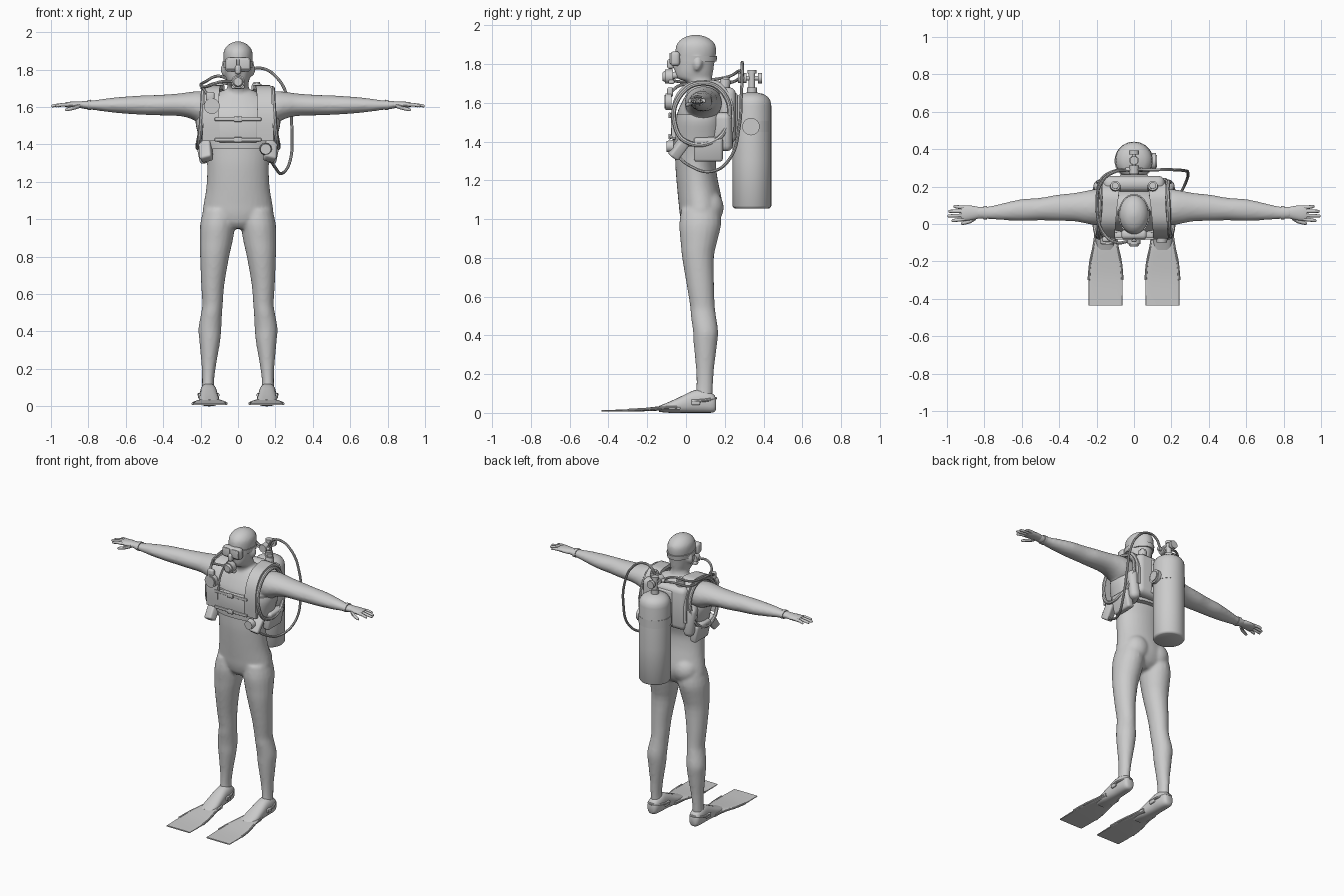
import bpy, bmesh, math
from mathutils import Vector, Matrix, Euler


def finish(bm, name, mirror=False):
    bmesh.ops.recalc_face_normals(bm, faces=bm.faces)
    me = bpy.data.meshes.new(name)
    bm.to_mesh(me)
    bm.free()
    ob = bpy.data.objects.new(name, me)
    bpy.context.collection.objects.link(ob)
    if mirror:
        ob.modifiers.new("mirror", 'MIRROR')
    return ob


def catmull(rings, sub):
    out = []
    for i in range(len(rings) - 1):
        p = [rings[max(0, min(len(rings) - 1, i + k))] for k in (-1, 0, 1, 2)]
        for j in range(sub):
            t = j / sub
            out.append([0.5 * (2 * b + (c - a) * t + (2 * a - 5 * b + 4 * c - d) * t * t
                               + (3 * b - a - 3 * c + d) * t ** 3) for a, b, c, d in zip(*p)])
    return out + [list(rings[-1])]


def add_loft(bm, rings, axis, n=20, e=1.0, sub=3, s=1):
    """rings: (x, y, z, half width, half depth) stacked along an axis"""
    loops = []
    for x, y, z, a, b in catmull(rings, sub):
        loop = []
        for k in range(n):
            t = 2 * math.pi * k / n
            u = a * math.copysign(abs(math.cos(t)) ** e, math.cos(t))
            v = b * math.copysign(abs(math.sin(t)) ** e, math.sin(t))
            d = {'x': (0, u, v), 'y': (u, 0, v), 'z': (u, v, 0)}[axis]
            loop.append(bm.verts.new((s * (x + d[0]), y + d[1], z + d[2])))
        loops.append(loop)
    for p, q in zip(loops, loops[1:]):
        for k in range(n):
            bm.faces.new((p[k], p[(k + 1) % n], q[(k + 1) % n], q[k]))
    bm.faces.new(loops[0])
    bm.faces.new(loops[-1])


def loft(name, rings, axis, mirror=False, **kw):
    bm = bmesh.new()
    add_loft(bm, rings, axis, **kw)
    return finish(bm, name, mirror)


def add_ball(bm, loc, r):
    bmesh.ops.create_uvsphere(bm, u_segments=20, v_segments=12, radius=1,
                              matrix=Matrix.Translation(loc) @ Matrix.Diagonal((*r, 1)))


def box(name, loc, size, bevel=0.01, rot=(0, 0, 0), mirror=False, seg=3):
    bm = bmesh.new()
    bmesh.ops.create_cube(bm, size=1, matrix=Matrix.Diagonal((*size, 1)))
    bmesh.ops.bevel(bm, geom=bm.edges[:], offset=bevel, segments=seg, profile=0.5, affect='EDGES')
    bm.transform(Matrix.Translation(loc) @ Euler(rot).to_matrix().to_4x4())
    return finish(bm, name, mirror)


def cyl(name, p, q, r, r2=None, mirror=False, n=24):
    p, q = Vector(p), Vector(q)
    bm = bmesh.new()
    m = Matrix.Translation((p + q) / 2) @ (q - p).to_track_quat('Z', 'Y').to_matrix().to_4x4()
    bmesh.ops.create_cone(bm, cap_ends=True, segments=n, radius1=r, radius2=r if r2 is None else r2,
                          depth=(q - p).length, matrix=m)
    return finish(bm, name, mirror)


def tube(name, pts, r=0.008, cyclic=False, mirror=False):
    cu = bpy.data.curves.new(name, 'CURVE')
    cu.dimensions = '3D'
    cu.bevel_depth, cu.bevel_resolution, cu.resolution_u, cu.use_fill_caps = r, 2, 8, True
    sp = cu.splines.new('BEZIER')
    sp.bezier_points.add(len(pts) - 1)
    sp.use_cyclic_u = cyclic
    for b, p in zip(sp.bezier_points, pts):
        b.co = p
        b.handle_left_type = b.handle_right_type = 'AUTO'
    ob = bpy.data.objects.new(name, cu)
    bpy.context.collection.objects.link(ob)
    if mirror:
        ob.modifiers.new("mirror", 'MIRROR')


def strap(name, pts, thick=0.014, mirror=True):
    """pts: (centre x, y, z, half width in x)"""
    bm = bmesh.new()
    rows = [[bm.verts.new((x + k * w, y, z)) for k in (-1, 1)] for x, y, z, w in catmull(pts, 4)]
    for a, b in zip(rows, rows[1:]):
        bm.faces.new((a[0], a[1], b[1], b[0]))
    ob = finish(bm, name)
    so = ob.modifiers.new("thickness", 'SOLIDIFY')
    so.thickness, so.offset = thick, 0
    if mirror:
        ob.modifiers.new("mirror", 'MIRROR')


# Body: torso, head, limbs fused into one smooth skin
bm = bmesh.new()
add_loft(bm, [(0, y, z, a, b) for z, y, a, b in (
    (.95, .065, .09, .06), (.98, .07, .15, .09), (1.03, .075, .188, .108), (1.08, .075, .184, .113),
    (1.15, .065, .172, .11), (1.22, .055, .166, .106), (1.30, .05, .166, .106), (1.38, .06, .18, .115),
    (1.46, .07, .205, .122), (1.54, .075, .225, .122), (1.60, .085, .21, .108), (1.65, .09, .16, .085),
    (1.69, .09, .08, .06))], 'z', n=32)
add_loft(bm, [(0, y, z, a, b) for z, y, a, b in (
    (1.62, .09, .085, .07), (1.68, .078, .062, .066), (1.71, .068, .058, .07), (1.725, .045, .055, .09),
    (1.76, .042, .065, .098), (1.81, .046, .073, .102), (1.86, .05, .079, .106), (1.90, .051, .076, .1),
    (1.93, .05, .056, .072), (1.946, .05, .028, .036), (1.951, .05, .008, .01))], 'z', n=28)
for s in (1, -1):
    add_loft(bm, [(x, y, z, a, b) for z, x, y, a, b in (
        (1.05, .1, .075, .085, .1), (.97, .109, .073, .094, .108), (.88, .117, .066, .088, .094),
        (.8, .125, .062, .078, .082), (.65, .135, .075, .062, .07), (.55, .136, .085, .055, .064),
        (.5, .141, .09, .056, .065), (.42, .15, .101, .061, .065), (.35, .151, .1, .056, .06),
        (.22, .156, .098, .039, .046), (.13, .16, .096, .032, .043), (.06, .16, .09, .036, .045))], 'z', s=s)
    add_loft(bm, [(.12, .09, 1.59, .09, .08), (.2, .09, 1.6, .097, .085), (.26, .09, 1.61, .087, .07),
                  (.32, .09, 1.612, .076, .06), (.42, .086, 1.61, .069, .055), (.5, .08, 1.61, .06, .052),
                  (.6, .075, 1.61, .058, .046), (.7, .066, 1.61, .045, .036), (.78, .06, 1.61, .034, .025),
                  (.84, .06, 1.612, .033, .021)], 'x', s=s)
    add_ball(bm, (s * .08, .115, 1.06), (.085, .08, .09))
    add_ball(bm, (s * .08, .06, 1.80), (.012, .022, .035))
add_ball(bm, (0, -.06, 1.8), (.015, .02, .025))
body = finish(bm, "body")
rm = body.modifiers.new("fuse", 'REMESH')
rm.mode, rm.voxel_size, rm.use_smooth_shade = 'VOXEL', 0.01, True
sm = body.modifiers.new("soften", 'SMOOTH')
sm.factor, sm.iterations = 0.5, 4

# Hands and wrist cuffs
bm = bmesh.new()
add_loft(bm, [(.82, .06, 1.612, .028, .019), (.86, .06, 1.612, .037, .018), (.90, .058, 1.612, .041, .016),
              (.925, .057, 1.612, .036, .012)], 'x')
for y0, y1, tip in ((.026, .018, .975), (.047, .043, .998), (.068, .068, .992), (.088, .094, .965)):
    add_loft(bm, [(.905, y0, 1.612, .010, .010), (.94, (y0 + y1) / 2, 1.612, .0095, .0095),
                  (tip - .006, y1, 1.606, .008, .008), (tip, y1, 1.605, .003, .003)], 'x', n=10, sub=2)
add_loft(bm, [(.845, .035, 1.607, .013, .013), (.875, .016, 1.596, .012, .011), (.915, .004, 1.586, .009, .009),
              (.925, .002, 1.585, .003, .003)], 'x', n=10, sub=2)
finish(bm, "hands", True)
loft("wrist_cuffs", [(.785, .06, 1.611, .037, .028), (.805, .06, 1.611, .037, .027)], 'x', True, sub=1)

# Fins: foot pockets, blades, rails, heel straps and buckles
loft("foot_pockets", [(.16, .155, .045, .022, .028), (.16, .14, .05, .036, .048), (.158, .09, .06, .045, .06),
                      (.157, .04, .058, .046, .058), (.156, -.02, .044, .05, .044), (.154, -.08, .03, .053, .03),
                      (.152, -.14, .02, .045, .015)], 'y', True, e=.8)
loft("fin_blades", [(.152, -.03, .025, .055, .014), (.152, -.12, .024, .064, .012), (.152, -.2, .018, .08, .009),
                    (.152, -.3, .012, .091, .006), (.152, -.437, .011, .09, .004)], 'y', True, e=.4)
for k in (-1, 1):
    tube("fin_rails", [(.152 + k * w, y, z) for w, y, z in (
        (.05, -.03, .03), (.063, -.12, .026), (.08, -.2, .02), (.09, -.3, .014))], .007, mirror=True)
tube("heel_straps", [(.105, .03, .06), (.115, .1, .065), (.16, .152, .075), (.205, .1, .065), (.205, .03, .06)],
     .008, mirror=True)
for k in (-1, 1):
    box("fin_buckles", (.157 + k * .049, .05, .055), (.014, .045, .028), .005, mirror=True)

# Dive mask
box("mask_frame", (0, -.056, 1.827), (.136, .05, .076), .018)
box("mask_lenses", (.034, -.08, 1.829), (.055, .012, .056), .005, mirror=True)
box("mask_nose", (0, -.08, 1.8), (.03, .035, .05), .012)
loft("mask_strap", [(0, .048, 1.812, .08, .109), (0, .05, 1.842, .083, .111)], 'z', n=32, sub=1)

# Mouth regulator
cyl("regulator_body", (0, -.068, 1.735), (0, -.108, 1.735), .036)
cyl("regulator_cover", (0, -.106, 1.735), (0, -.12, 1.735), .03, .022)
cyl("mouthpiece", (0, -.03, 1.745), (0, -.075, 1.74), .018)
box("exhaust_tee", (0, -.075, 1.708), (.07, .03, .022), .008)

# Vest
loft("vest_wrap", [(0, .07, 1.375, .192, .135), (0, .074, 1.43, .206, .141), (0, .078, 1.5, .225, .14),
                   (0, .08, 1.54, .225, .134)], 'z', n=40, e=.85)
strap("shoulder_straps", [(.145, -.062, 1.42, .045), (.145, -.066, 1.54, .042), (.142, -.045, 1.63, .04),
                          (.138, .01, 1.69, .04), (.13, .09, 1.705, .04), (.125, .17, 1.695, .045),
                          (.125, .23, 1.6, .045), (.125, .235, 1.45, .05)], .022)
box("chest_panel", (0, -.06, 1.475), (.21, .035, .13), .01)
for z in (1.535, 1.425):
    box("chest_strap", (0, -.078, z), (.25, .012, .018), .004)
    box("chest_buckle", (0, -.084, z), (.045, .014, .028), .005)
box("air_bladder", (0, .215, 1.535), (.33, .085, .29), .035)
box("bladder_sides", (.165, .18, 1.45), (.07, .12, .2), .03, (0, .1, -.4), True)
box("back_plate", (0, .25, 1.53), (.15, .03, .24), .01)
box("side_pockets", (.19, .115, 1.36), (.05, .15, .125), .015, (0, .2, 0), True)
box("weight_pouches", (.172, -.035, 1.365), (.065, .055, .115), .012, (-.6, .25, .25), True)
cyl("dump_valves", (.1, .195, 1.66), (.1, .205, 1.722), .03, .026, True)
cyl("dump_valve_caps", (.1, .205, 1.72), (.1, .206, 1.732), .018, mirror=True)
tube("armhole_trim", [(.2, -.055, 1.48), (.19, -.04, 1.62), (.185, .08, 1.7), (.18, .2, 1.64), (.2, .21, 1.48),
                      (.215, .14, 1.4), (.21, 0, 1.4)], .012, True, True)

# Air tank with cam band
bm = bmesh.new()
add_loft(bm, [(0, .34, z, r, r) for z, r in (
    (1.055, .088), (1.058, .094), (1.068, .1), (1.3, .1), (1.585, .1), (1.61, .096), (1.63, .083),
    (1.645, .06), (1.652, .03), (1.654, .02))], 'z', n=40, sub=1)
finish(bm, "air_tank")
loft("tank_band", [(0, .338, 1.45, .104, .102), (0, .338, 1.505, .104, .102)], 'z', n=40, sub=1)
cyl("band_disc", (.09, .335, 1.477), (.118, .335, 1.477), .045)
cyl("band_disc_cap", (.115, .335, 1.477), (.124, .335, 1.477), .034)
box("band_mount", (0, .265, 1.477), (.14, .05, .055), .008)

# Tank valve and first stage
cyl("valve_neck", (0, .34, 1.645), (0, .34, 1.68), .026)
cyl("valve_stem", (0, .34, 1.67), (0, .34, 1.755), .017)
cyl("valve_bar", (0, .29, 1.727), (0, .38, 1.727), .012)
cyl("valve_knob", (0, .372, 1.727), (0, .392, 1.727), .027, n=10)
cyl("valve_top", (0, .34, 1.75), (0, .34, 1.768), .023, n=10)
cyl("first_stage", (0, .268, 1.727), (0, .312, 1.727), .026)
cyl("hose_ports", (-.045, .29, 1.727), (.045, .29, 1.727), .013)

# Hoses, gauge and spare regulator
tube("regulator_hose", [(-.03, .285, 1.735), (-.1, .28, 1.765), (-.175, .22, 1.735), (-.198, .09, 1.715),
                        (-.165, -.045, 1.71), (-.09, -.1, 1.735), (-.03, -.092, 1.737)])
tube("gauge_hose", [(-.03, .29, 1.72), (-.1, .285, 1.73), (-.18, .23, 1.705), (-.188, .1, 1.702),
                    (-.18, -.03, 1.69), (-.15, -.085, 1.65)])
tube("spare_hose", [(.03, .29, 1.735), (.06, .29, 1.79), (.12, .29, 1.808), (.21, .29, 1.755), (.27, .285, 1.63),
                    (.288, .275, 1.48), (.278, .225, 1.31), (.235, .13, 1.245), (.2, .02, 1.275),
                    (.155, -.07, 1.35)])
cyl("pressure_gauge", (-.14, -.075, 1.605), (-.14, -.105, 1.605), .042)
cyl("gauge_face", (-.14, -.104, 1.605), (-.14, -.11, 1.605), .034)
box("gauge_console", (-.148, -.082, 1.655), (.045, .03, .05), .01)
cyl("spare_regulator", (.148, -.065, 1.375), (.148, -.1, 1.375), .033, .028)

# Bake modifiers and curves, then shade
bpy.ops.object.select_all(action='SELECT')
bpy.context.view_layer.objects.active = body
bpy.ops.object.convert(target='MESH')
bpy.ops.object.shade_smooth_by_angle(angle=math.radians(38))
